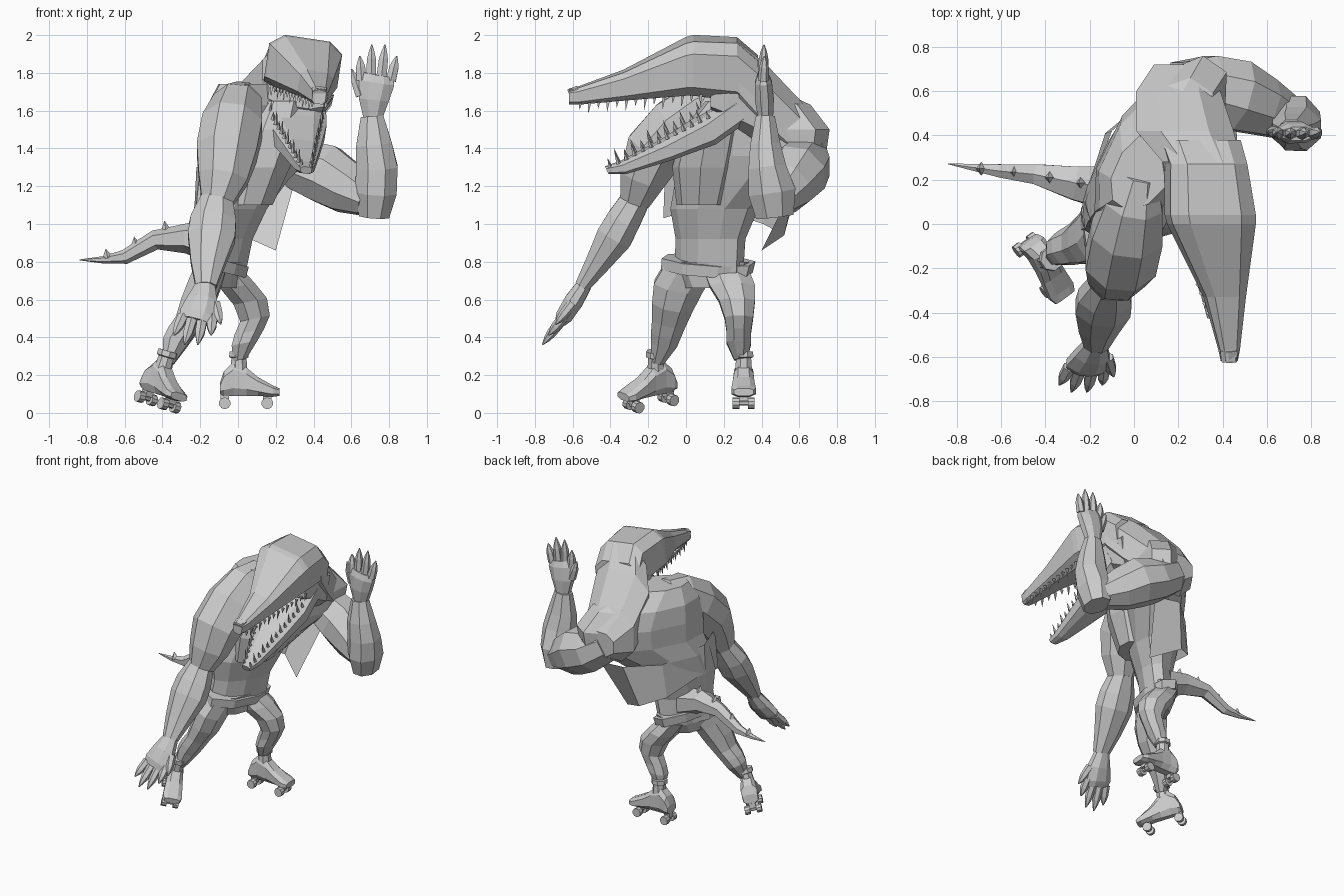
import bpy, bmesh, math
from mathutils import Vector, Matrix

if "Cube" in bpy.data.objects:
    bpy.data.objects.remove(bpy.data.objects["Cube"])

grey = bpy.data.materials.new("plain grey")
grey.use_nodes = True
grey.diffuse_color = (.6, .6, .6, 1)
grey.node_tree.nodes["Principled BSDF"].inputs["Base Color"].default_value = (.6, .6, .6, 1)


def finish(name, bm, matrix=None):
    if matrix:
        bm.transform(matrix)
    bmesh.ops.recalc_face_normals(bm, faces=bm.faces)
    mesh = bpy.data.meshes.new(name)
    bm.to_mesh(mesh)
    bm.free()
    mesh.materials.append(grey)
    obj = bpy.data.objects.new(name, mesh)
    bpy.context.collection.objects.link(obj)
    return obj


def add_loft(bm, rings, sides=8, hint=(1, 0, 0), normal=None, power=1.0):
    """Skin oval rings (x, y, z, half width, half depth) along a path."""
    centres = [Vector(r[:3]) for r in rings]
    last, grow = None, 1 / math.cos(math.pi / sides)
    for i, ring in enumerate(rings):
        ahead = centres[min(i + 1, len(rings) - 1)] - centres[max(i - 1, 0)]
        t = Vector(normal or ahead).normalized()
        u = Vector(hint)
        u = (u - t * u.dot(t)).normalized()
        v = t.cross(u)
        loop = []
        for k in range(sides):
            a = math.tau * (k + .5) / sides
            c, s = [math.copysign(abs(f * grow) ** power, f) for f in (math.cos(a), math.sin(a))]
            loop.append(bm.verts.new(centres[i] + u * c * ring[3] + v * s * ring[-1]))
        if last:
            for k in range(sides):
                n = (k + 1) % sides
                bm.faces.new((last[k], last[n], loop[n], loop[k]))
        else:
            bm.faces.new(loop[::-1])
        last = loop
    bm.faces.new(last)


def loft(name, rings, **options):
    bm = bmesh.new()
    add_loft(bm, rings, **options)
    return finish(name, bm)


def add_spike(bm, base, tip, radius, sides=4):
    axis = Vector(tip) - Vector(base)
    place = Matrix.Translation(Vector(base) + axis / 2) @ axis.to_track_quat('Z', 'Y').to_matrix().to_4x4()
    bmesh.ops.create_cone(bm, cap_ends=True, segments=sides, radius1=radius, radius2=0,
                          depth=axis.length, matrix=place)


# Torso, turned toward the left front
across = (.57, .82, 0)
loft("torso", [(-.1, .12, .74, .2, .1), (-.07, .13, .92, .2, .11), (-.04, .15, 1.08, .25, .15),
               (.03, .25, 1.24, .33, .18), (.11, .36, 1.36, .42, .19), (.12, .37, 1.5, .43, .2),
               (.1, .33, 1.63, .36, .19), (.05, .25, 1.74, .2, .12)],
     hint=across, normal=(0, 0, 1), sides=10)
loft("neck_hump", [(.22, .72, 1.43, .13, .085), (.2, .6, 1.47, .19, .19), (.23, .42, 1.64, .22, .21),
                   (.31, .28, 1.78, .18, .18)], normal=(0, 1, 0), power=.8)
loft("chest", [(.07, .08, 1.1, .13, .1), (.12, .1, 1.3, .17, .14), (.17, .15, 1.5, .16, .16),
               (.22, .24, 1.65, .13, .13)], normal=(0, 0, 1), hint=across)

# Vest hanging off the back, as a thin open sheet
upper = [(.3, .58, 1.22), (.1, .6, 1.24), (-.1, .42, 1.24), (-.22, .1, 1.3), (-.16, -.11, 1.32)]
lower = [(.2, .4, .86), (.02, .52, .94), (-.13, .41, 1), (-.23, .1, 1.1), (-.18, -.12, 1.03)]
bm = bmesh.new()
rows = [[bm.verts.new(p) for p in row] for row in (upper, lower)]
for i in range(len(upper) - 1):
    bm.faces.new((rows[0][i], rows[1][i], rows[1][i + 1], rows[0][i + 1]))
finish("vest", bm)

# Hips and waistband
hip_axis = (.34, .94, 0)
loft("hips", [(-.1, .11, .66, .12, .08), (-.1, .12, .74, .2, .1), (-.09, .12, .8, .22, .11)],
     hint=hip_axis, normal=(0, 0, 1))
loft("waistband", [(-.1, .11, .75, .24, .12), (-.09, .12, .81, .245, .125)], hint=hip_axis, normal=(.25, 0, 1))

# Head and jaws, rolled a little to one side
roll = (1, 0, -.15)
loft("upper_head", [(.43, -.62, 1.675, .035, .04), (.43, -.57, 1.68, .045, .045), (.41, -.33, 1.735, .09, .075),
                    (.35, 0, 1.835, .19, .14), (.345, .04, 1.84, .195, .145), (.325, .27, 1.82, .175, .155),
                    (.29, .38, 1.73, .18, .15)], normal=(0, 1, 0), hint=roll, power=.55)
loft("cheeks", [(.31, .13, 1.67, .15, .05), (.3, .22, 1.68, .17, .13), (.27, .42, 1.61, .18, .19)],
     normal=(0, 1, 0), hint=roll, power=.7)
loft("nostril_bump", [(.43, -.62, 1.69, .035, .02), (.43, -.57, 1.71, .04, .02)], sides=6)
loft("lower_jaw", [(.36, -.42, 1.285, .03, .02), (.355, -.33, 1.3, .05, .035), (.33, -.1, 1.395, .105, .055),
                   (.3, .12, 1.505, .165, .08), (.29, .28, 1.62, .17, .08)],
     normal=(0, .9, .4), hint=roll, power=.65)


def tooth_row(name, front, back, front_half, back_half, tilt, count):
    bm = bmesh.new()
    for side in (-1, 1):
        for i in range(count):
            f = i / (count - 1)
            base = Vector(front).lerp(Vector(back), f)
            across_jaw = side * (front_half + (back_half - front_half) * f)
            base += Vector(roll) * across_jaw
            size = .75 + .5 * (i % 2)
            add_spike(bm, base, base + Vector(tilt) * size, .012)
    finish(name, bm)


tooth_row("upper_teeth", (.43, -.56, 1.645), (.34, .08, 1.71), .035, .16, (-.005, -.005, -.05), 14)
tooth_row("lower_teeth", (.36, -.4, 1.3), (.3, .12, 1.58), .025, .145, (.005, -.02, .06), 13)

# Arms
loft("right_upper_arm", [(.03, .22, 1.7, .08, .06), (0, .1, 1.63, .13, .13), (-.03, -.04, 1.52, .16, .16),
                         (-.06, -.17, 1.38, .16, .155), (-.08, -.23, 1.24, .13, .12), (-.11, -.27, 1.12, .085, .08)])
loft("right_forearm", [(-.11, -.26, 1.14, .08, .075), (-.13, -.33, 1.02, .12, .09), (-.14, -.38, .93, .125, .095),
                       (-.16, -.47, .79, .09, .065), (-.17, -.55, .67, .055, .04)])
loft("left_upper_arm", [(.2, .6, 1.4, .13, .12), (.34, .61, 1.31, .15, .14), (.46, .58, 1.265, .16, .155),
                        (.58, .53, 1.19, .13, .135), (.69, .48, 1.13, .1, .09)], hint=(0, 1, 0))
loft("left_forearm", [(.72, .47, 1.04, .08, .1), (.73, .455, 1.17, .11, .125), (.735, .43, 1.3, .11, .1),
                      (.72, .42, 1.42, .095, .08), (.71, .42, 1.57, .06, .05)])


def hand(name, wrist, along, wide, mirror):
    """Palm with four fingers and a thumb, each ending in a claw."""
    along, wide = Vector(along).normalized(), Vector(wide)
    flat = along.cross(wide).normalized()
    wrist = Vector(wrist)

    def at(a, w, d=0):
        return wrist + along * a + wide * w * mirror + flat * d

    bm = bmesh.new()
    add_loft(bm, [(*at(a, w), half, thick) for a, w, half, thick in
                  ((-.02, 0, .05, .04), (.08, 0, .08, .05), (.17, .01, .095, .045), (.21, .015, .08, .03))], hint=wide)
    fingers = [(.18, -.07, .31, -.085), (.2, -.02, .37, -.025), (.2, .035, .37, .045), (.18, .085, .31, .11),
               (.1, -.07, .24, -.125)]
    for a, w, tip, out in fingers:
        root, end = at(a, w), at(tip, out, .015)
        mid = root.lerp(end, .55)
        add_loft(bm, [(*root, .027, .025), (*mid, .024, .022), (*root.lerp(end, .78), .015, .015),
                      (*end, .003, .003)], sides=6, hint=wide)
    finish(name, bm)


hand("left_hand", (.715, .42, 1.58), (.05, -.06, 1), (1, 0, 0), 1)
hand("right_hand", (-.175, -.55, .66), (-.16, -.5, -.78), (1, 0, 0), -1)

# Legs
loft("left_leg", [(-.07, .21, .76, .08, .12), (0, .245, .67, .09, .12), (.065, .27, .59, .09, .095),
                  (.09, .28, .5, .08, .075), (.06, .28, .43, .08, .065), (.035, .28, .37, .07, .065),
                  (.01, .29, .28, .035, .035)], normal=(-.2, 0, 1))
loft("right_leg", [(-.14, .02, .77, .08, .13), (-.18, -.04, .67, .085, .13), (-.22, -.07, .57, .085, .11),
                   (-.265, -.09, .48, .068, .09), (-.305, -.105, .42, .07, .08), (-.335, -.115, .37, .065, .07),
                   (-.37, -.15, .27, .032, .035)], normal=(.4, .2, 1))


# Roller boots, with the toe along local x
def roller_boot(side, place):
    bm = bmesh.new()
    add_loft(bm, [(-.1, 0, .11, .05, .03), (-.08, 0, .135, .055, .065), (-.03, 0, .16, .05, .09),
                  (.04, 0, .145, .052, .075), (.1, 0, .12, .058, .05), (.18, 0, .095, .065, .03),
                  (.215, 0, .09, .052, .02)], hint=(0, 1, 0), normal=(1, 0, 0), power=.7)
    finish(side + "_boot", bm, place)
    bm = bmesh.new()
    add_loft(bm, [(0, 0, .2, .045), (0, 0, .27, .04), (0, 0, .275, .052), (0, 0, .305, .05)], normal=(0, 0, 1))
    finish(side + "_boot_cuff", bm, place)
    bm = bmesh.new()
    turn = Matrix.Rotation(math.pi / 2, 4, 'X')
    for x in (-.075, .15):
        for y in (-.04, .04):
            bmesh.ops.create_cone(bm, cap_ends=True, segments=10, radius1=.031, radius2=.031, depth=.035,
                                  matrix=Matrix.Translation((x, y, .031)) @ turn)
        bmesh.ops.create_cone(bm, cap_ends=True, segments=6, radius1=.012, radius2=.012, depth=.1,
                              matrix=Matrix.Translation((x, 0, .031)) @ turn)
        bmesh.ops.create_cube(bm, size=.045, matrix=Matrix.Translation((x, 0, .065)))
    finish(side + "_wheels", bm, place)


roller_boot("left", Matrix.Translation((.005, .305, .02)))
roller_boot("right", Matrix.Translation((-.455, -.155, .035)) @ Matrix.Rotation(-.98, 4, 'Z')
            @ Matrix.Rotation(.17, 4, 'Y') @ Matrix.Rotation(-.23, 4, 'X'))

# Tail with spikes on the ridge
loft("tail", [(-.1, .16, .88, .1, .09), (-.27, .185, .925, .075, .07), (-.44, .225, .915, .045, .045),
              (-.6, .24, .825, .03, .033), (-.72, .255, .81, .016, .016), (-.84, .272, .81, .002, .002)],
     hint=(0, 1, 0), sides=6)
spikes = bmesh.new()
for x, y, z in ((-.24, .185, .98), (-.38, .21, .96), (-.54, .235, .88), (-.69, .25, .82)):
    add_spike(spikes, (x, y, z), (x - .01, y, z + .07 + x * .03), .03)
finish("tail_spikes", spikes)
